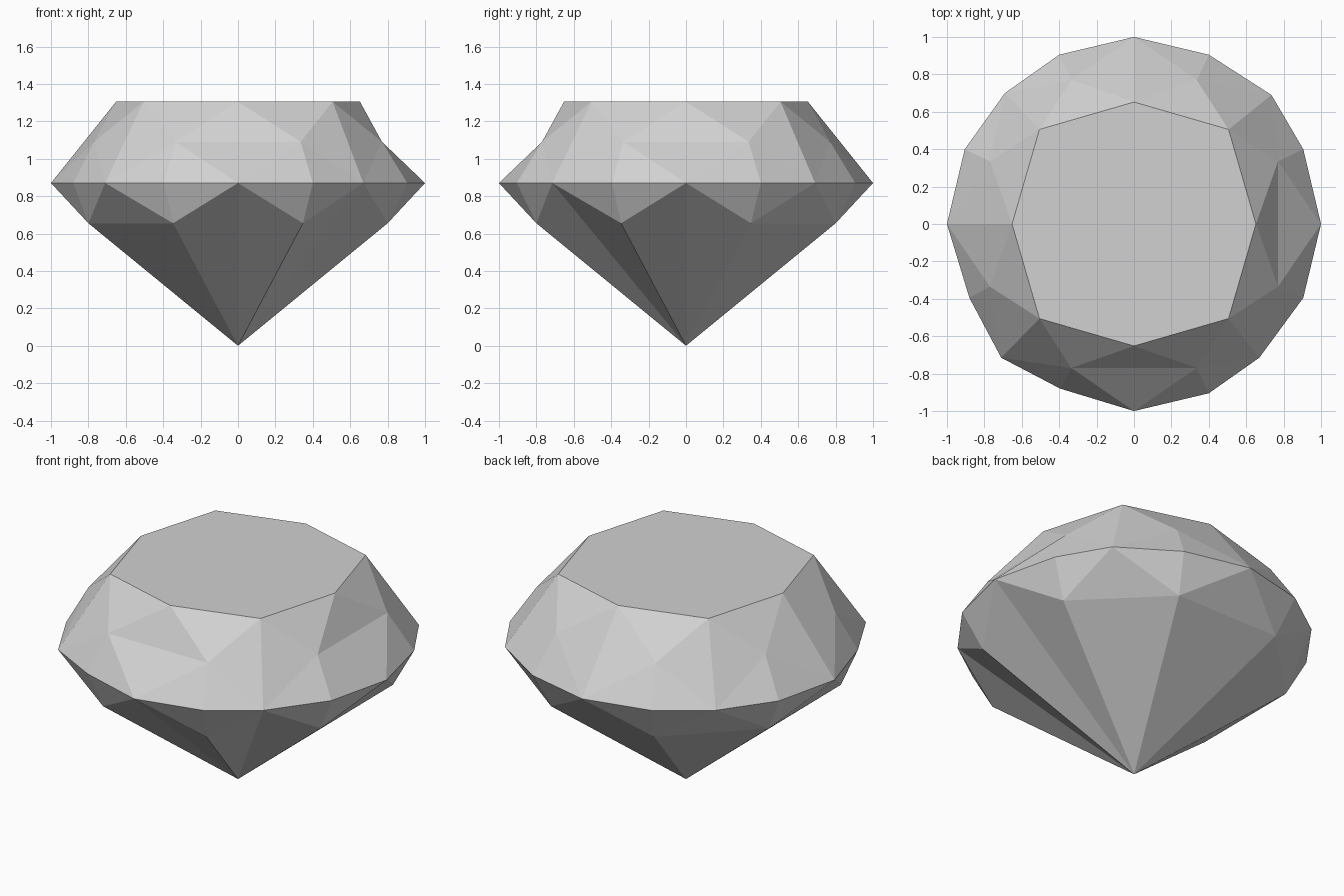
import bpy
import bmesh
from math import atan2, cos, sin, radians

cube = bpy.data.objects.get("Cube")
if cube:
    bpy.data.objects.remove(cube, do_unlink=True)

# Single pale grey colour
grey = bpy.data.materials.new("pale_grey")
grey.use_nodes = True
colour = (0.64, 0.64, 0.64, 1.0)
grey.diffuse_color = colour
grey.node_tree.nodes["Principled BSDF"].inputs["Base Color"].default_value = colour

TABLE_Z, CROWN_Z, GIRDLE_Z, PAVILION_Z = 1.305, 1.09, 0.87, 0.655

# Hand-cut girdle outline, anticlockwise from +x
GIRDLE = [(1, 0), (.905, .4), (.735, .69), (.4, .905),
          (0, 1), (-.4, .905), (-.69, .7), (-.905, .4),
          (-1, 0), (-.88, -.395), (-.71, -.715), (-.395, -.88),
          (0, -1), (.4, -.905), (.67, -.715), (.905, -.395)]

bm = bmesh.new()


def eight_ring(a, b, z):
    """Eight points made by mirroring (a, b) across the axes and diagonals."""
    points = [(sx * p, sy * q) for p, q in ((a, b), (b, a))
              for sx in (-1, 1) for sy in (-1, 1)]
    points.sort(key=lambda p: atan2(p[1], p[0]) % radians(360))
    return [bm.verts.new((x, y, z)) for x, y in points]


def kite(tip, left, foot, right, lengthwise):
    """Kite facet folded along its length or across its width."""
    if lengthwise:
        bm.faces.new((tip, left, foot))
        bm.faces.new((tip, foot, right))
    else:
        bm.faces.new((tip, left, right))
        bm.faces.new((left, foot, right))


# Rings of corners from the flat top down to the point
table = []
for i in range(8):
    r = 0.715 if i % 2 else 0.652
    angle = radians(45 * i)
    table.append(bm.verts.new((r * cos(angle), r * sin(angle), TABLE_Z)))
crown = eight_ring(0.77, 0.335, CROWN_Z)
girdle = [bm.verts.new((x, y, GIRDLE_Z)) for x, y in GIRDLE]
pavilion = eight_ring(0.8, 0.347, PAVILION_Z)
point = bm.verts.new((0, 0, 0))

# Flat table
bm.faces.new(table)

for i in range(8):
    after = (i + 1) % 8
    g0, g1, g2 = (girdle[(2 * i + k) % 16] for k in range(3))
    # Star facets below the table
    bm.faces.new((table[i], crown[i], table[after]))
    # Small facets on both sides of the girdle
    for ring in (crown, pavilion):
        bm.faces.new((g0, g1, ring[i]))
        bm.faces.new((g1, g2, ring[i]))
    # Large crown and pavilion kites
    kite(table[i], crown[i - 1], g0, crown[i], i not in (0, 6))
    kite(g0, pavilion[i - 1], point, pavilion[i], i in (0, 6, 7))

bmesh.ops.recalc_face_normals(bm, faces=bm.faces)
mesh = bpy.data.meshes.new("cut_gemstone")
bm.to_mesh(mesh)
bm.free()
mesh.materials.append(grey)
gem = bpy.data.objects.new("cut_gemstone", mesh)
bpy.context.scene.collection.objects.link(gem)
